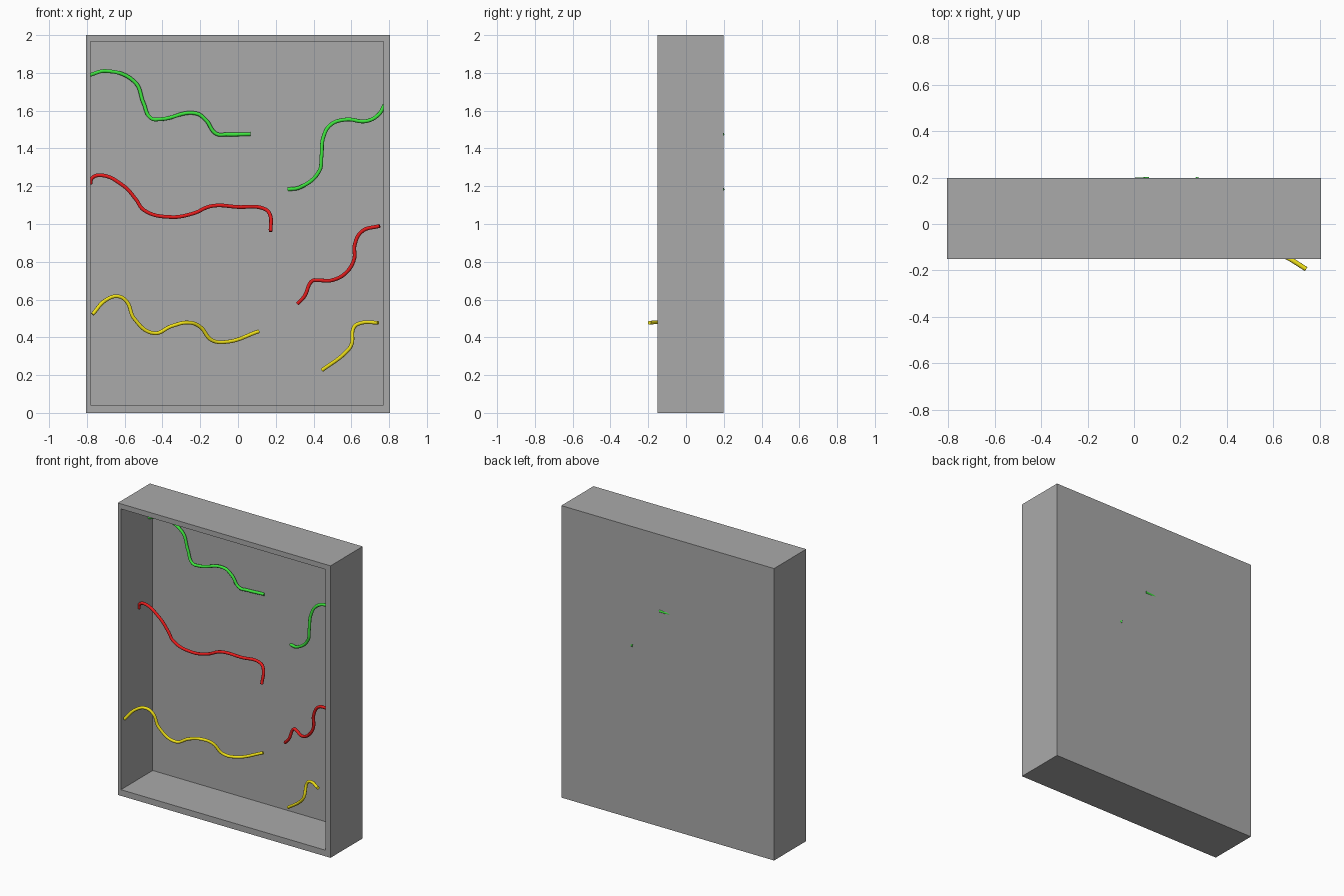
import bpy, bmesh

WIRE_R = 0.01
FRONT, BACK, INNER_BACK = -0.15, 0.198, 0.194


def material(name, rgb):
    m = bpy.data.materials.new(name)
    m.diffuse_color = (*rgb, 1)
    return m


# Open-fronted shallow cabinet: cube, inset front face, pushed in to a thin back
def cabinet(mat):
    bm = bmesh.new()
    bmesh.ops.create_cube(bm, size=1)
    for v in bm.verts:
        v.co.x *= 1.612
        v.co.y = FRONT if v.co.y < 0 else BACK
        v.co.z = 2 if v.co.z > 0 else 0
    bm.normal_update()
    front = next(f for f in bm.faces if f.normal.y < -0.9)
    bmesh.ops.inset_region(bm, faces=[front], thickness=0.03)
    for v in front.verts:
        v.co.x = 0.769 if v.co.x > 0 else -0.782
        v.co.z = 1.965 if v.co.z > 1 else 0.042
    inner = bmesh.ops.extrude_discrete_faces(bm, faces=[front])["faces"][0]
    for v in inner.verts:
        v.co.y = INNER_BACK
    bmesh.ops.recalc_face_normals(bm, faces=bm.faces)
    me = bpy.data.meshes.new("cabinet_shell")
    bm.to_mesh(me)
    bm.free()
    me.materials.append(mat)
    bpy.context.collection.objects.link(bpy.data.objects.new("cabinet_shell", me))


# Round wire swept smoothly through a few points
def wire(name, pts, mat):
    cu = bpy.data.curves.new(name, 'CURVE')
    cu.dimensions = '3D'
    cu.bevel_depth = WIRE_R
    cu.bevel_resolution = 3
    cu.resolution_u = 10
    cu.use_fill_caps = True
    sp = cu.splines.new('BEZIER')
    sp.bezier_points.add(len(pts) - 1)
    for bp, p in zip(sp.bezier_points, pts):
        bp.co = p
        bp.handle_left_type = bp.handle_right_type = 'AUTO'
    cu.materials.append(mat)
    bpy.context.collection.objects.link(bpy.data.objects.new(name, cu))


cabinet(material("grey", (0.4, 0.4, 0.4)))
green = material("green", (0.05, 0.8, 0.05))
red = material("red", (0.8, 0.012, 0.012))
yellow = material("yellow", (0.9, 0.78, 0.01))

# Upper pair
wire("green_wire_left", [(-.782, .153, 1.79), (-.70, .16, 1.81), (-.545, .172, 1.75),
     (-.50, .17, 1.64), (-.46, .163, 1.56), (-.41, .163, 1.555), (-.22, .172, 1.585),
     (-.17, .175, 1.55), (-.115, .18, 1.478), (-.06, .185, 1.474), (.065, .193, 1.476)], green)
wire("green_wire_right", [(.265, .194, 1.183), (.33, .17, 1.195), (.43, .145, 1.28),
     (.442, .14, 1.36), (.452, .145, 1.46), (.49, .15, 1.525), (.57, .15, 1.553),
     (.68, .15, 1.545), (.745, .15, 1.58), (.775, .15, 1.63)], green)

# Middle pair
wire("red_wire_left", [(-.782, .044, 1.21), (-.775, .042, 1.24), (-.735, .035, 1.258),
     (-.61, .018, 1.205), (-.54, .015, 1.13), (-.50, .013, 1.075), (-.36, .01, 1.037),
     (-.24, .012, 1.055), (-.14, .015, 1.095), (.0, .03, 1.09), (.14, .045, 1.08),
     (.167, .035, 1.055), (.173, .01, .96)], red)
wire("red_wire_right", [(.315, .06, .578), (.35, .05, .615), (.395, .042, .70), (.42, .03, .702),
     (.50, -.02, .703), (.575, -.05, .745), (.615, -.06, .815), (.618, -.065, .89),
     (.655, -.072, .96), (.75, -.1, .99)], red)

# Lower pair
wire("yellow_wire_left", [(-.77, -.13, .522), (-.70, -.105, .597), (-.635, -.09, .617),
     (-.59, -.08, .59), (-.55, -.07, .50), (-.445, -.045, .422), (-.35, -.03, .46),
     (-.26, -.02, .478), (-.20, .01, .455), (-.14, .04, .386), (-.06, .068, .376),
     (.11, .115, .432)], yellow)
wire("yellow_wire_right", [(.445, -.09, .226), (.575, -.135, .325), (.60, -.142, .36),
     (.615, -.128, .455), (.645, -.137, .474), (.742, -.194, .478)], yellow)
